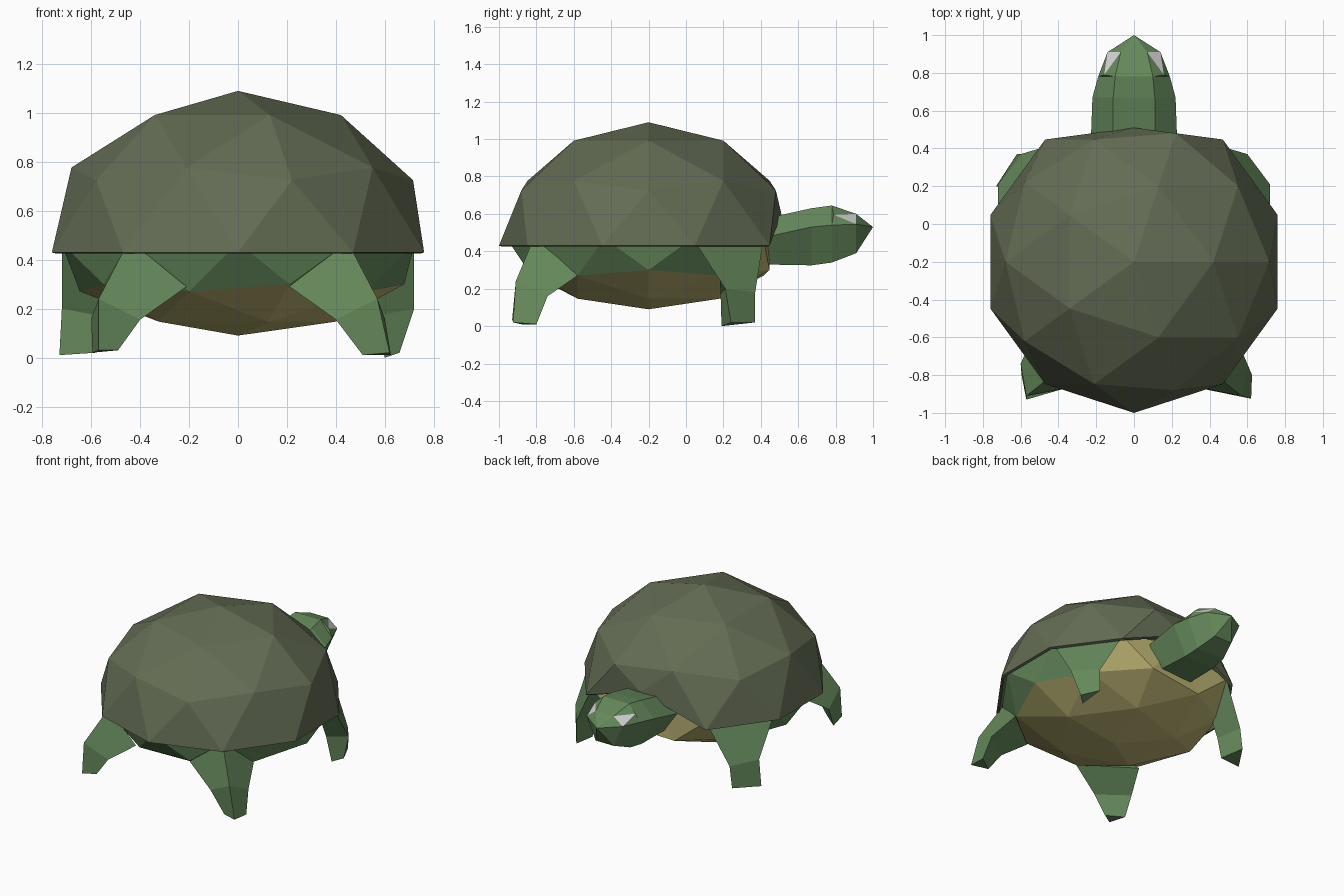
import bpy, bmesh, math
from mathutils import Vector

default = bpy.data.objects.get("Cube")
if default:
    bpy.data.objects.remove(default, do_unlink=True)


def material(name, rgb):
    mat = bpy.data.materials.new(name)
    mat.use_nodes = True
    color = (*rgb, 1)
    mat.diffuse_color = color
    bsdf = next(n for n in mat.node_tree.nodes if n.type == 'BSDF_PRINCIPLED')
    bsdf.inputs["Base Color"].default_value = color
    bsdf.inputs["Roughness"].default_value = 0.9
    return mat


SHELL = material("olive shell", (0.125, 0.15, 0.088))
SKIN = material("green skin", (0.13, 0.25, 0.105))
BELLY = material("yellow tan belly", (0.52, 0.47, 0.18))
EYE = material("pale eye", (0.65, 0.65, 0.65))


def finish(bm, name, *mats):
    bmesh.ops.recalc_face_normals(bm, faces=bm.faces)
    mesh = bpy.data.meshes.new(name)
    bm.to_mesh(mesh)
    bm.free()
    for mat in mats:
        mesh.materials.append(mat)
    obj = bpy.data.objects.new(name, mesh)
    bpy.context.collection.objects.link(obj)
    return obj


def dome(radius, height, base_z, front_point):
    """Faceted half sphere with its front rim point moved; a negative height makes a bowl."""
    bm = bmesh.new()
    bmesh.ops.create_icosphere(bm, subdivisions=2, radius=1)
    low = [v for v in bm.verts if v.co.z < -0.1]
    bmesh.ops.delete(bm, geom=low, context='VERTS')
    front = max(bm.verts, key=lambda v: v.co.y - v.co.z)
    for v in bm.verts:
        v.co = (v.co.x * radius, v.co.y * radius - 0.2, v.co.z * height + base_z)
    front.co = front_point
    return bm


def loft(rings, tip=None):
    """Skin a list of vertex rings and close both ends."""
    bm = bmesh.new()
    loops = [[bm.verts.new(p) for p in ring] for ring in rings]
    n = len(loops[0])
    for a, b in zip(loops, loops[1:]):
        for i in range(n):
            j = (i + 1) % n
            bm.faces.new((a[i], a[j], b[j], b[i]))
    bm.faces.new(loops[0])
    if tip:
        end = bm.verts.new(tip)
        for i in range(n):
            bm.faces.new((loops[-1][i], loops[-1][(i + 1) % n], end))
    else:
        bm.faces.new(loops[-1])
    return bm


# Shell: dome with the rim lifted over the neck
shell = finish(dome(0.8, 0.66, 0.43, (0, 0.51, 0.6)), "shell", SHELL)
rim = shell.modifiers.new("thickness", 'SOLIDIFY')
rim.thickness = 0.02
rim.offset = -1

# Body: bowl with green flanks, tan belly and a tan chest rising behind the neck
bm = dome(0.76, -0.38, 0.47, (0, 0.44, 0.57))
bmesh.ops.holes_fill(bm, edges=[e for e in bm.edges if e.is_boundary], sides=0)
for f in bm.faces:
    c = f.calc_center_median()
    angle = math.degrees(math.atan2(c.y + 0.2, c.x))
    below = all(v.co.z < 0.4 for v in f.verts)
    f.material_index = 1 if below or 50 < angle < 130 else 0
finish(bm, "body", SKIN, BELLY)

# Legs: three-sided, with hip and knee rings shared by each pair
FRONT_LEG = [
    [(0.72, 0.035, 0.47), (0.447, 0.415, 0.47), (0.523, 0.18, 0.27)],
    [(0.72, 0.21, 0.2), (0.6, 0.37, 0.18), (0.56, 0.185, 0.17)],
]
BACK_LEG = [
    [(0.21, -0.84, 0.29), (0.445, -0.81, 0.48), (0.53, -0.58, 0.27)],
    [(0.4, -0.88, 0.155), (0.57, -0.91, 0.24), (0.6, -0.74, 0.16)],
]


def leg(name, side, rings, foot):
    placed = [[(side * x, y, z) for x, y, z in ring] for ring in rings + [foot]]
    finish(loft(placed), name, SKIN)


leg("front_leg_left", 1, FRONT_LEG,
    [(0.66, 0.24, 0.02), (0.6, 0.37, 0.02), (0.6, 0.19, 0.0)])
leg("front_leg_right", -1, FRONT_LEG,
    [(0.73, 0.2, 0.01), (0.62, 0.37, 0.03), (0.58, 0.2, 0.02)])
leg("back_leg_left", 1, BACK_LEG,
    [(0.51, -0.88, 0.01), (0.62, -0.925, 0.02), (0.625, -0.8, 0.01)])
leg("back_leg_right", -1, BACK_LEG,
    [(0.49, -0.88, 0.03), (0.57, -0.93, 0.03), (0.595, -0.8, 0.02)])


# Head and neck: six-sided rings running forward to a pointed snout
def head_ring(y, top, side, bottom):
    half = [(top[0], y, top[1]), (side[0], y, side[1]), (bottom[0], y, bottom[1])]
    return half + [(-x, y, z) for x, y, z in reversed(half)]


bm = loft([
    head_ring(0.4, (0.11, 0.57), (0.23, 0.47), (0.13, 0.33)),
    head_ring(0.67, (0.11, 0.63), (0.22, 0.53), (0.12, 0.325)),
    head_ring(0.78, (0.1, 0.645), (0.19, 0.54), (0.11, 0.34)),
    head_ring(0.91, (0.07, 0.6), (0.14, 0.545), (0.07, 0.39)),
], tip=(0, 1, 0.53))

# Eyes: split each upper cheek and colour its front triangle
cheeks = []
for f in bm.faces:
    c = f.calc_center_median()
    if 0.8 < c.y < 0.9 and abs(c.x) > 0.05 and c.z > 0.55:
        cheeks.append(f)
poked = bmesh.ops.poke(bm, faces=cheeks)
for v in poked["verts"]:
    v.co = Vector((math.copysign(0.158, v.co.x), 0.79, 0.595))
for f in poked["faces"]:
    if sum(v.co.y > 0.9 for v in f.verts) == 2:
        f.material_index = 1
finish(bm, "head", SKIN, EYE)
